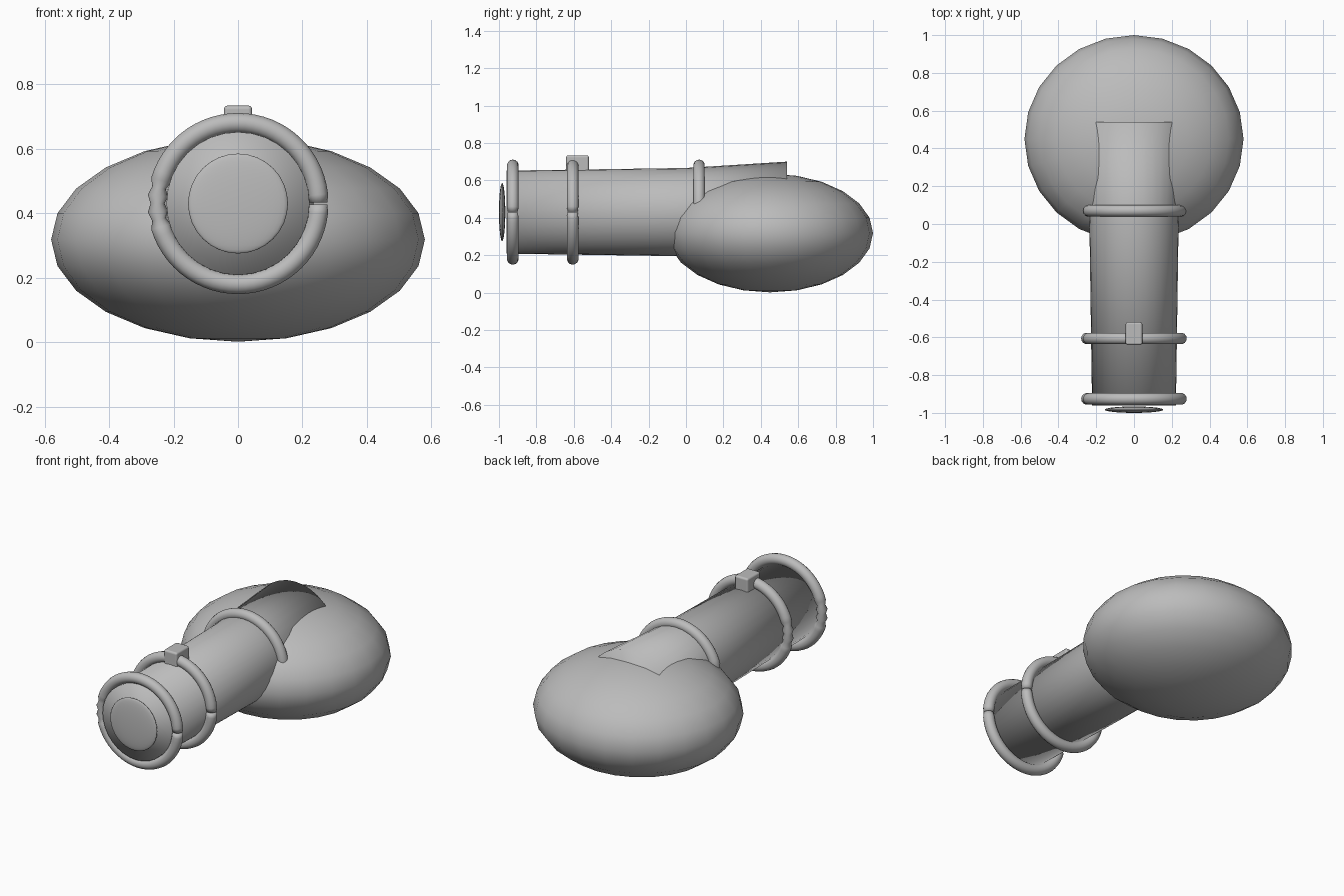
import bpy, bmesh, math
from mathutils import Vector

old = bpy.data.objects.get("Cube")
if old:
    bpy.data.objects.remove(old, do_unlink=True)

grey = bpy.data.materials.new("plain_grey")
grey.use_nodes = True
grey.diffuse_color = (0.5, 0.5, 0.5, 1)
grey.node_tree.nodes["Principled BSDF"].inputs["Base Color"].default_value = (0.5, 0.5, 0.5, 1)

AXIS_Z = 0.43  # height of the barrel axis


def finish(name, bm, smooth=True):
    """Turn a bmesh into a named grey object."""
    bmesh.ops.recalc_face_normals(bm, faces=bm.faces)
    mesh = bpy.data.meshes.new(name)
    bm.to_mesh(mesh)
    bm.free()
    mesh.materials.append(grey)
    for p in mesh.polygons:
        p.use_smooth = smooth
    obj = bpy.data.objects.new(name, mesh)
    bpy.context.collection.objects.link(obj)
    return obj


def loft(name, loops):
    """Skin a list of closed point loops and cap both ends."""
    bm = bmesh.new()
    rows = [[bm.verts.new(p) for p in loop] for loop in loops]
    n = len(rows[0])
    for a, b in zip(rows, rows[1:]):
        for i in range(n):
            j = (i + 1) % n
            bm.faces.new((a[i], a[j], b[j], b[i]))
    bm.faces.new(rows[0])
    bm.faces.new(rows[-1])
    return finish(name, bm)


def ellipsoid(name, centre, radii, segments, rings):
    bm = bmesh.new()
    bmesh.ops.create_uvsphere(bm, u_segments=segments, v_segments=rings, radius=1)
    bmesh.ops.scale(bm, vec=radii, verts=bm.verts)
    bmesh.ops.translate(bm, vec=centre, verts=bm.verts)
    return finish(name, bm)


def angles(n):
    return [2 * math.pi * i / n for i in range(n)]


# Body and the lens-shaped front disc
ellipsoid("round_body", (0, 0.45, 0.318), (0.58, 0.55, 0.317), 24, 12)
ellipsoid("front_disc", (0, -0.983, AXIS_Z), (0.155, 0.017, 0.155), 32, 16)

# Barrel widening towards the body, capped and softly shaded over its ends
loft("barrel", [[(r * math.cos(a), y, AXIS_Z + r * math.sin(a)) for a in angles(32)]
                for y, r in ((-0.96, 0.222), (0.0, 0.236), (0.54, 0.27))])


# Bands: split rings with a narrow gap on the left and a crimp on the right
def band(name, y, major=0.25, minor=0.031, steps=64):
    loops = []
    gap = 0.012
    for i in range(steps + 1):
        t = gap + (2 * math.pi - 2 * gap) * i / steps
        r = minor
        if abs(i - steps // 2) <= 3:
            r *= 1.0 if i % 2 else 0.7
        if i in (0, steps):
            r *= 0.9
        out = Vector((math.cos(t), 0, math.sin(t)))
        mid = Vector((0, y, AXIS_Z)) + out * major
        loops.append([mid + out * r * math.cos(a) + Vector((0, r * math.sin(a), 0))
                      for a in angles(14)])
    return loft(name, loops)


for label, y in (("front_band", -0.926), ("middle_band", -0.606), ("rear_band", 0.07)):
    band(label, y)

# Small rounded sight block on the middle band
bm = bmesh.new()
bmesh.ops.create_cube(bm, size=1)
bmesh.ops.scale(bm, vec=(0.088, 0.122, 0.09), verts=bm.verts)
bmesh.ops.translate(bm, vec=(0, -0.58, 0.689), verts=bm.verts)
sight = finish("sight_block", bm)
bevel = sight.modifiers.new("rounded_edges", 'BEVEL')
bevel.width = 0.012
bevel.segments = 3
bevel.harden_normals = True
